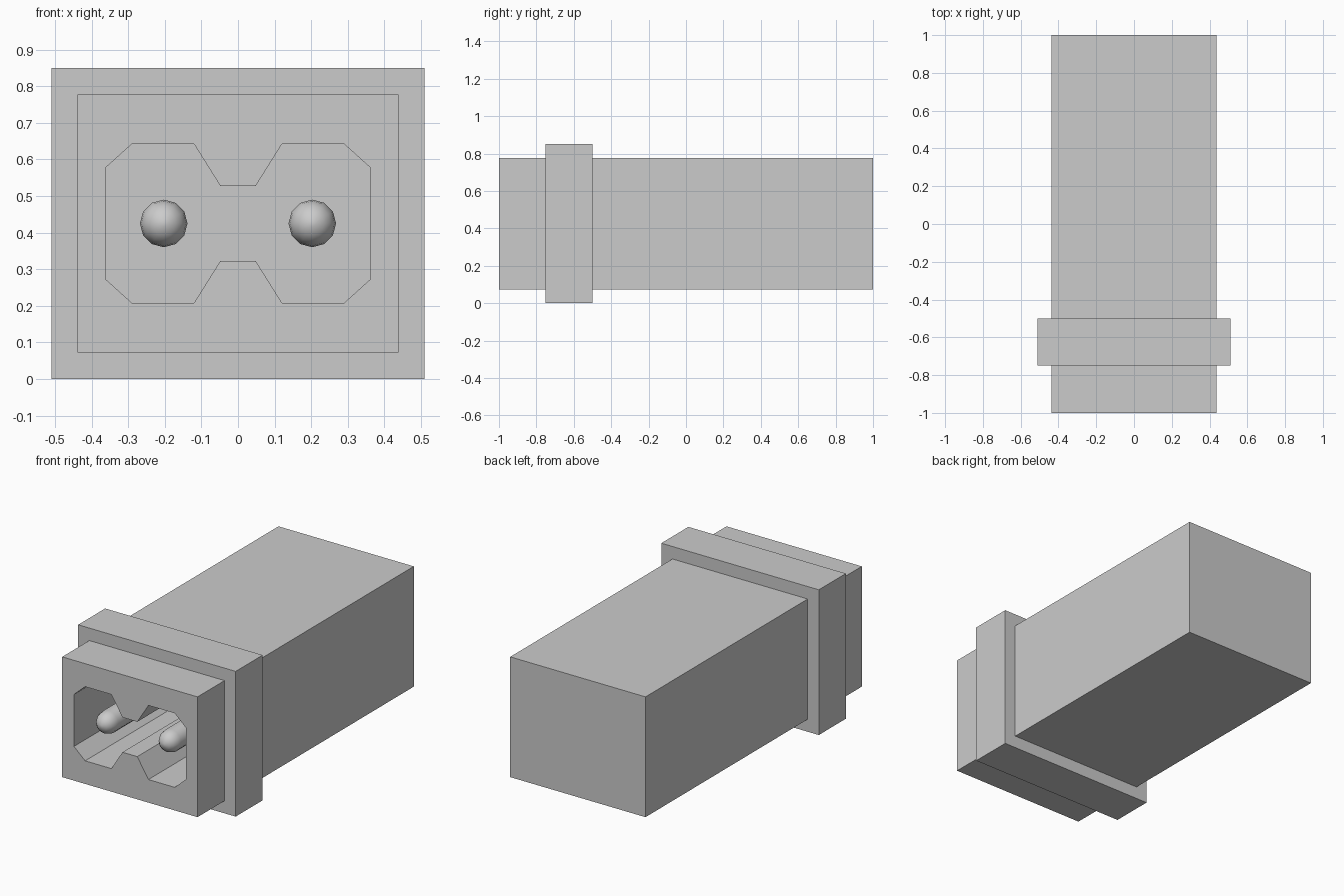
import bpy, bmesh, math

if "Cube" in bpy.data.objects:
    bpy.data.objects.remove(bpy.data.objects["Cube"])

ZC = 0.425  # height of the connector axis


def loft(name, rings, z=ZC, x=0.0):
    """Skin matching (x, z) outlines placed along y, with capped ends."""
    bm = bmesh.new()
    loops = [[bm.verts.new((px, y, pz)) for px, pz in pts] for y, pts in rings]
    for a, b in zip(loops, loops[1:]):
        for i in range(len(a)):
            j = (i + 1) % len(a)
            bm.faces.new((a[i], a[j], b[j], b[i]))
    bm.faces.new(loops[0])
    bm.faces.new(loops[-1])
    bmesh.ops.recalc_face_normals(bm, faces=bm.faces)
    mesh = bpy.data.meshes.new(name)
    bm.to_mesh(mesh)
    bm.free()
    ob = bpy.data.objects.new(name, mesh)
    ob.location = (x, 0, z)
    bpy.context.collection.objects.link(ob)
    return ob


def rect(w, h):
    return [(-w, -h), (w, -h), (w, h), (-w, h)]


def circle(r, n=12):
    return [(r * math.cos(2 * math.pi * i / n), r * math.sin(2 * math.pi * i / n))
            for i in range(n)]


# Housing with the raised collar near the front
body, collar = rect(0.438, 0.352), rect(0.51, 0.425)
housing = loft("connector_housing", [(-1, body), (-0.75, body), (-0.75, collar),
                                     (-0.5, collar), (-0.5, body), (1, body)])

# Figure-eight socket, mirrored from one quarter outline
BACK = -0.2
quarter = [(0.362, 0.152), (0.29, 0.217), (0.12, 0.217), (0.048, 0.102)]
top = quarter + [(-x, z) for x, z in reversed(quarter)]
outline = top + [(-x, -z) for x, z in top]
cutter = loft("socket_cutter", [(-1.2, outline), (BACK, outline)])
cutter.hide_render = True
cutter.hide_viewport = False

cut = housing.modifiers.new("socket", 'BOOLEAN')
cut.operation = 'DIFFERENCE'
cut.solver = 'EXACT'
cut.object = cutter
bpy.context.view_layer.objects.active = housing
housing.select_set(True)
bpy.ops.object.modifier_apply(modifier=cut.name)
housing.select_set(False)
bpy.data.objects.remove(cutter)

# Two round-nosed contact pins, seated in the back of the socket
R, NOSE, SHOULDER = 0.065, 0.075, -0.905
nose = [(SHOULDER - NOSE * math.cos(a), circle(R * math.sin(a)))
        for a in (math.radians(d) for d in (8, 30, 50, 70, 90))]
for side, x in (("left", -0.203), ("right", 0.203)):
    pin = loft(side + "_pin", nose + [(BACK + 0.02, circle(R))], x=x)
    bpy.ops.object.select_all(action='DESELECT')
    pin.select_set(True)
    bpy.context.view_layer.objects.active = pin
    bpy.ops.object.shade_smooth_by_angle(angle=math.radians(40))
